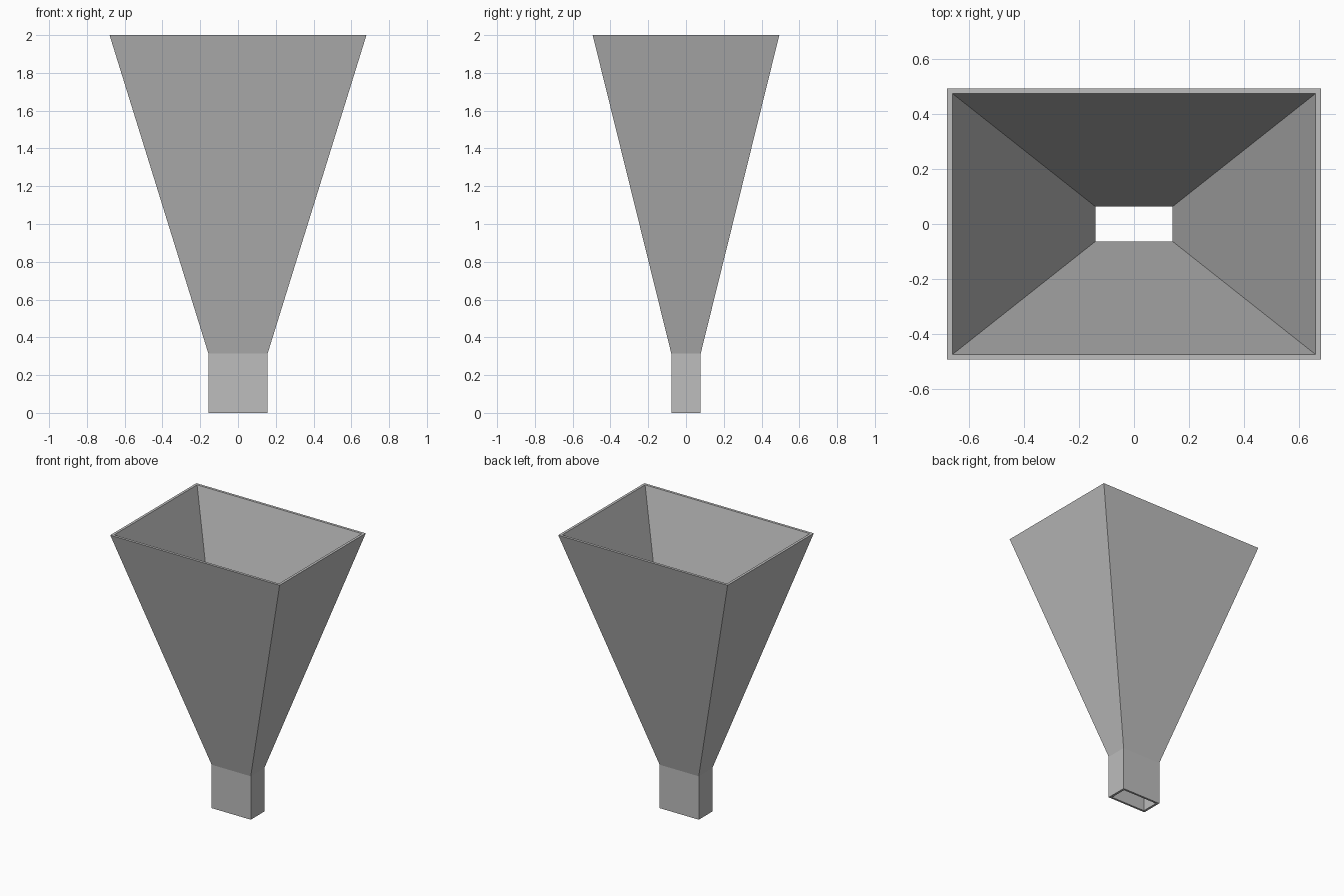
import bpy
import bmesh

cube = bpy.data.objects.get("Cube")
if cube:
    bpy.data.objects.remove(cube, do_unlink=True)

# Single grey metal
metal = bpy.data.materials.new("grey_metal")
metal.use_nodes = True
grey = (0.51, 0.51, 0.51, 1.0)
metal.diffuse_color = grey
metal.node_tree.nodes["Principled BSDF"].inputs["Base Color"].default_value = grey

# Wall section as (half width, half depth, height): up the outside, down the inside
SECTIONS = [
    (0.157, 0.078, 0.0),     # neck, outer foot
    (0.157, 0.078, 0.315),   # throat, outer
    (0.68, 0.494, 2.0),      # mouth, outer rim
    (0.661, 0.475, 2.0),     # mouth, inner rim
    (0.14, 0.063, 0.315),    # throat, inner
    (0.14, 0.063, 0.0),      # neck, inner foot
]
CORNERS = [(-1, -1), (1, -1), (1, 1), (-1, 1)]


def loft_closed(name, sections, material):
    """Join rectangular rings into a hollow tube, last ring back to the first."""
    bm = bmesh.new()
    rings = [[bm.verts.new((sx * w, sy * d, z)) for sx, sy in CORNERS]
             for w, d, z in sections]
    for i, ring in enumerate(rings):
        following = rings[(i + 1) % len(rings)]
        for j in range(len(CORNERS)):
            k = (j + 1) % len(CORNERS)
            bm.faces.new((ring[j], ring[k], following[k], following[j]))
    bmesh.ops.recalc_face_normals(bm, faces=bm.faces)
    mesh = bpy.data.meshes.new(name)
    bm.to_mesh(mesh)
    bm.free()
    mesh.materials.append(material)
    obj = bpy.data.objects.new(name, mesh)
    bpy.context.collection.objects.link(obj)
    return obj


# Hollow rectangular horn with a straight neck, open at both ends
loft_closed("flared_horn", SECTIONS, metal)
